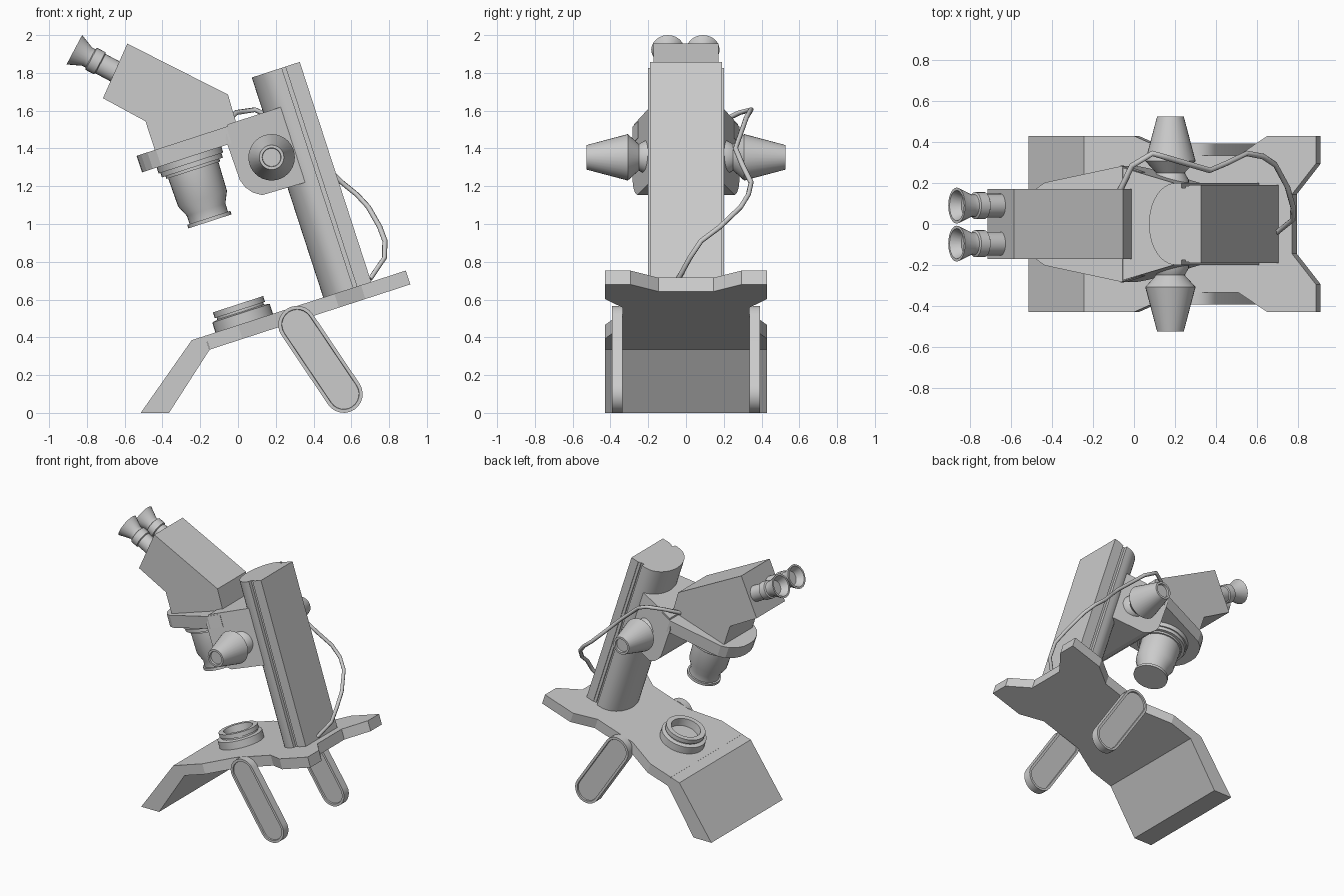
import bpy, bmesh
from math import radians, sin, cos, pi, atan2
from mathutils import Matrix, Vector

if "Cube" in bpy.data.objects:
    bpy.data.objects.remove(bpy.data.objects["Cube"])

TILT = Matrix.Rotation(radians(-18), 4, 'Y')   # whole instrument leans back 18 degrees
FLAT = Matrix.Identity(4)


def finish(name, bm, matrix=FLAT, smooth=True):
    bm.transform(matrix)
    bmesh.ops.recalc_face_normals(bm, faces=bm.faces)
    mesh = bpy.data.meshes.new(name)
    bm.to_mesh(mesh)
    bm.free()
    ob = bpy.data.objects.new(name, mesh)
    bpy.context.collection.objects.link(ob)
    if smooth:
        bpy.ops.object.select_all(action='DESELECT')
        ob.select_set(True)
        bpy.context.view_layer.objects.active = ob
        bpy.ops.object.shade_smooth_by_angle(angle=radians(35))
    return ob


def prism_bm(a, b):
    """Solid between two matching outlines; also returns its two caps."""
    bm = bmesh.new()
    va = [bm.verts.new(p) for p in a]
    vb = [bm.verts.new(p) for p in b]
    caps = [bm.faces.new(va), bm.faces.new(vb[::-1])]
    n = len(va)
    for i in range(n):
        j = (i + 1) % n
        bm.faces.new((va[j], va[i], vb[i], vb[j]))
    return bm, caps


def side_prism(name, pts, half, matrix=FLAT):
    """Extrude an x-z profile across y; half(x) gives the half width."""
    bm, _ = prism_bm([(x, -half(x), z) for x, z in pts], [(x, half(x), z) for x, z in pts])
    return finish(name, bm, matrix, False)


def up_prism(name, half_outline, z0, z1, smooth=False):
    """Extrude a tilted x-y outline (mirrored in y) upward."""
    pts = half_outline + [(x, -y) for x, y in reversed(half_outline) if y > 0]
    bm, _ = prism_bm([(x, y, z0) for x, y in pts], [(x, y, z1) for x, y in pts])
    return finish(name, bm, TILT, smooth)


def lathe(name, profile, matrix, n=32):
    """Revolve (radius, height) pairs about z."""
    bm = bmesh.new()
    rings = []
    for r, h in profile:
        if r == 0:
            rings.append([bm.verts.new((0, 0, h))] * n)
        else:
            rings.append([bm.verts.new((r * cos(2 * pi * i / n), r * sin(2 * pi * i / n), h))
                          for i in range(n)])
    for p, q in zip(rings, rings[1:]):
        for i in range(n):
            j = (i + 1) % n
            bm.faces.new(list(dict.fromkeys((p[i], p[j], q[j], q[i]))))
    return finish(name, bm, matrix)


# Base: sloping front foot and tilted, waisted plate with a rear notch
side_prism("front_foot", [(-.515, 0), (-.365, 0), (-.15, .335), (-.174, .408), (-.245, .385)],
           lambda x: .43)
up_prism("base_plate", [(-.039, .43), (.144, .43), (.37, .335), (.68, .335), (.828, .43),
                        (1.078, .43), (1.078, .295), (.955, .145)], .365, .442)

# Pair of capsule-shaped rear legs with recessed panels
top, bottom, rad = Vector((.313, .467)), Vector((.56, .1)), .1
a0 = atan2(top.y - bottom.y, top.x - bottom.x)
outline = []
for c, start in ((top, a0 - pi / 2), (bottom, a0 + pi / 2)):
    for i in range(13):
        t = start + pi * i / 12
        outline.append((c.x + rad * cos(t), c.y + rad * sin(t)))
for side, s in (("right", -1), ("left", 1)):
    bm, caps = prism_bm([(x, s * .335, z) for x, z in outline], [(x, s * .393, z) for x, z in outline])
    bmesh.ops.recalc_face_normals(bm, faces=bm.faces)
    for cap, d in zip(caps, (1, -1)):
        bmesh.ops.inset_region(bm, faces=[cap], thickness=.018)
        bmesh.ops.inset_region(bm, faces=[cap], thickness=.002)
        for v in cap.verts:
            v.co.y += s * d * .01
    finish("leg_" + side, bm)

# Specimen stage ring
lathe("stage_ring", [(0, .44), (.16, .44), (.16, .497), (.13, .503), (.13, .515), (.14, .515),
                     (.14, .547), (.105, .547), (.1, .49), (0, .49)],
      TILT @ Matrix.Translation((.178, 0, 0)))

# Column: round front, side grooves, square back
arc = [(.755 - .137 * cos(t), .2 * sin(t)) for t in [pi / 2 * i / 10 for i in range(11)]]
up_prism("column", arc + [(.785, .2), (.785, .175), (.805, .175), (.805, .185), (.825, .185),
                          (.825, .19), (.885, .19)], .44, 1.666, True)

# Focus block, tapering toward the column
side_prism("focus_block", [(.725, 1.47), (.725, 1.05), (.478, 1.057), (.435, 1.085), (.405, 1.125),
                           (.39, 1.17), (.385, 1.40), (.42, 1.47)],
           lambda x: .285 - .285 * (x - .385), TILT)

# Head carrier plate with rounded nose
up_prism("head_carrier", [(-.09, 0), (-.086, .06), (-.065, .12), (-.03, .172), (.017, .203),
                          (.41, .283), (.5, .255)], 1.368, 1.46)

# Binocular head
side_prism("binocular_head", [(-.586, 1.955), (-.053, 1.685), (-.008, 1.53), (-.05, 1.48),
                              (-.43, 1.36), (-.49, 1.544), (-.715, 1.666)], lambda x: .171)

# Eyepieces
aim = Vector((-.883, 0, .47)).to_track_quat('Z', 'Y').to_matrix().to_4x4()
for side, y in (("right", -.096), ("left", .09)):
    lathe("eyepiece_" + side, [(0, -.06), (.058, -.06), (.058, .095), (.066, .1), (.066, .15),
                               (.055, .155), (.055, .175), (.088, .252), (.074, .252),
                               (.05, .2), (0, .2)],
          Matrix.Translation((-.644, y, 1.804)) @ aim, 24)

# Objective barrel
lathe("objective", [(0, 1.39), (.18, 1.39), (.18, 1.335), (.17, 1.335), (.17, 1.31), (.15, 1.31),
                    (.15, 1.295), (.14, 1.295), (.136, 1.137), (.107, 1.075), (.107, 1.03),
                    (.12, 1.03), (.12, 1.01), (0, 1.01)],
      TILT @ Matrix.Translation((.172, 0, 0)))

# Focus knobs
for side, s in (("right", 1), ("left", -1)):
    lathe("focus_knob_" + side, [(0, .15), (.09, .15), (.09, .215), (.07, .25), (.123, .308),
                                 (.065, .526), (.05, .526), (.048, .51), (0, .51)],
          Matrix.Translation((.178, 0, 1.353)) @ Matrix.Rotation(s * pi / 2, 4, 'X'))

# Cable looping from the head to the rear of the base
path = [(-.07, .16, 1.53), (-.01, .285, 1.59), (.09, .345, 1.605), (.175, .32, 1.565),
        (.37, .262, 1.40), (.46, .30, 1.31), (.55, .345, 1.22), (.63, .33, 1.155), (.69, .29, 1.09),
        (.75, .18, .985), (.778, .08, .91), (.775, .02, .82), (.70, -.04, .71)]
curve = bpy.data.curves.new("cable", 'CURVE')
curve.dimensions = '3D'
curve.bevel_depth = .014
curve.bevel_resolution = 1
curve.use_fill_caps = True
spline = curve.splines.new('POLY')
spline.points.add(len(path) - 1)
for p, co in zip(spline.points, path):
    p.co = (*co, 1)
bpy.context.collection.objects.link(bpy.data.objects.new("cable", curve))
